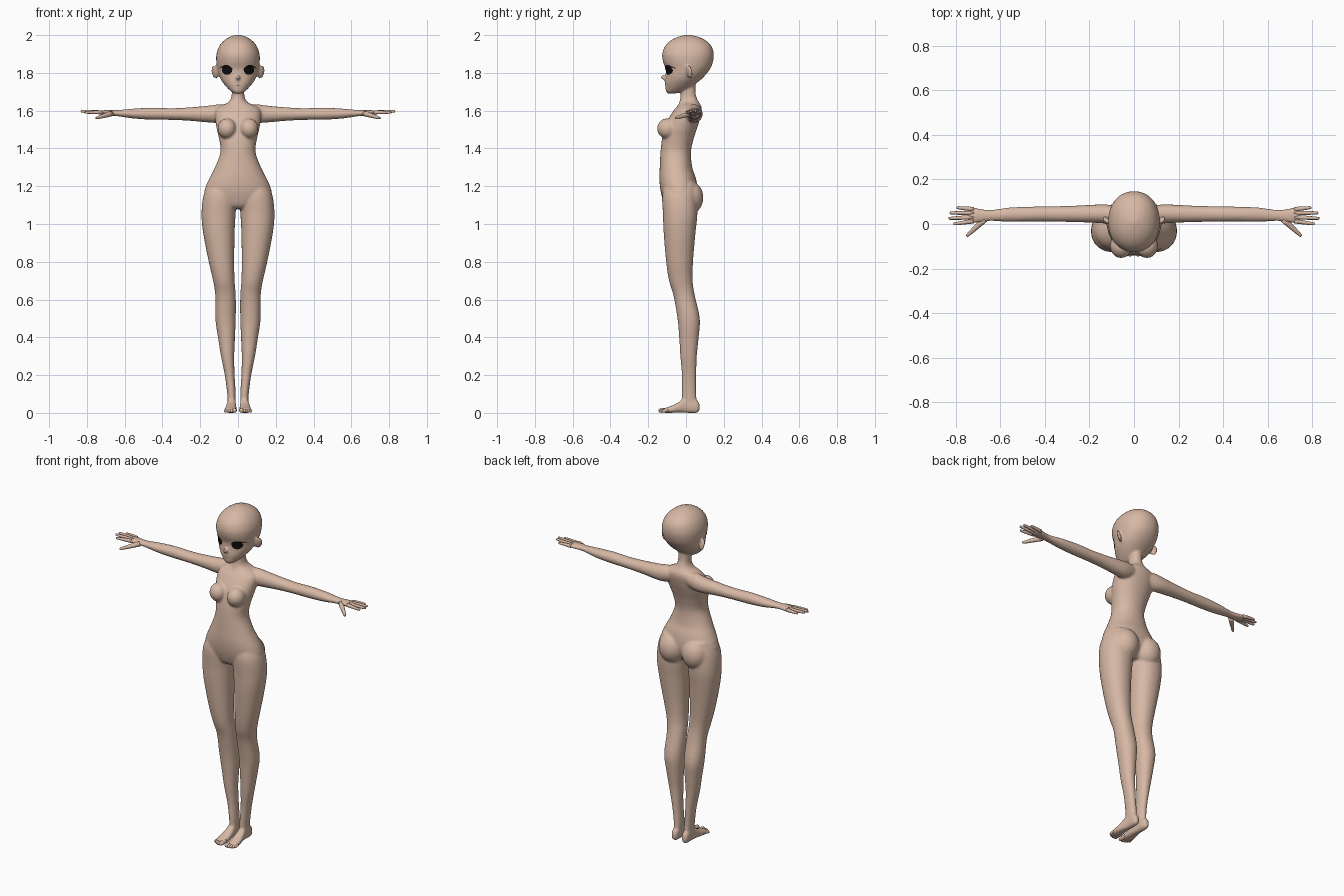
import bpy, bmesh, math
from mathutils import Vector, Matrix
from mathutils.bvhtree import BVHTree

if "Cube" in bpy.data.objects:
    bpy.data.objects.remove(bpy.data.objects["Cube"])


def material(name, rgb):
    m = bpy.data.materials.new(name)
    m.diffuse_color = (*rgb, 1)
    m.use_nodes = True
    m.node_tree.nodes["Principled BSDF"].inputs["Base Color"].default_value = m.diffuse_color
    return m


skin = material("skin", (0.68, 0.48, 0.375))
black = material("black", (0.005, 0.004, 0.004))
lip = material("lip", (0.42, 0.2, 0.16))


def smooth_rows(rows, steps):
    """Catmull-Rom interpolation of the section table."""
    out, n = [], len(rows)
    for i in range(n - 1):
        p = [rows[max(0, min(n - 1, i + k))] for k in (-1, 0, 1, 2)]
        for s in range(steps):
            t = s / steps
            out.append([0.5 * (2 * b + (c - a) * t + (2 * a - 5 * b + 4 * c - d) * t * t
                               + (3 * b - a - 3 * c + d) * t ** 3) for a, b, c, d in zip(*p)])
    return out + [rows[-1]]


def loft(bm, rows, axis="z", seg=32, power=2.0, steps=4, mat=Matrix()):
    """Closed tube; each row is (position on axis, a min, a max, b min, b max)."""
    rings = []
    for t, a0, a1, b0, b1 in smooth_rows(rows, steps):
        ring = []
        for k in range(seg):
            c, s = math.cos(math.tau * k / seg), math.sin(math.tau * k / seg)
            a = (a0 + a1) / 2 + (a1 - a0) / 2 * math.copysign(abs(c) ** (2 / power), c)
            b = (b0 + b1) / 2 + (b1 - b0) / 2 * math.copysign(abs(s) ** (2 / power), s)
            co = {"x": (t, a, b), "y": (a, t, b), "z": (a, b, t)}[axis]
            ring.append(bm.verts.new(mat @ Vector(co)))
        rings.append(ring)
    for r, q in zip(rings, rings[1:]):
        for k in range(seg):
            bm.faces.new((r[k], r[k - 1], q[k - 1], q[k]))
    bm.faces.new(rings[0])
    bm.faces.new(rings[-1][::-1])


def ball(bm, loc, radii, rot=Matrix()):
    m = Matrix.Translation(loc) @ rot @ Matrix.Diagonal((*radii, 1))
    bmesh.ops.create_uvsphere(bm, u_segments=32, v_segments=20, radius=1, matrix=m)


def capsule(bm, a, b, r0, r1):
    """Tapered round-ended rod for fingers and toes."""
    a, b = Vector(a), Vector(b)
    n = (b - a).length
    m = Matrix.Translation(a) @ (b - a).to_track_quat("Z", "Y").to_matrix().to_4x4()
    rows = [(0, r0), (n * 0.5, (r0 + r1) / 2 * 1.05), (n - r1, r1),
            (n - r1 * 0.3, r1 * 0.7), (n, r1 * 0.1)]
    loft(bm, [(t, -r, r, -r, r) for t, r in rows], seg=12, steps=2, mat=m)


def mirror(bm):
    d = bmesh.ops.duplicate(bm, geom=bm.verts[:] + bm.edges[:] + bm.faces[:])
    for v in d["geom"]:
        if isinstance(v, bmesh.types.BMVert):
            v.co.x *= -1


def finish(bm, name, mat):
    bmesh.ops.recalc_face_normals(bm, faces=bm.faces[:])
    for f in bm.faces:
        f.smooth = True
    me = bpy.data.meshes.new(name)
    bm.to_mesh(me)
    bm.free()
    me.materials.append(mat)
    ob = bpy.data.objects.new(name, me)
    bpy.context.collection.objects.link(ob)
    return ob


bm = bmesh.new()
# leg
loft(bm, [(1.22, .03, .15, -.11, .05), (1.15, .008, .183, -.126, .058), (1.05, .013, .193, -.122, .06),
          (.95, .018, .184, -.118, .05), (.8, .02, .155, -.105, .037), (.7, .018, .132, -.09, .035),
          (.62, .012, .12, -.066, .047), (.5, .012, .12, -.045, .073), (.4, .016, .106, -.036, .067),
          (.3, .02, .09, -.03, .057), (.2, .018, .07, -.022, .054), (.1, .012, .057, -.022, .054),
          (.03, .014, .054, -.02, .06)], power=2.15)
# foot
loft(bm, [(.072, .025, .045, .012, .045), (.055, .014, .054, 0, .07), (0, .012, .056, 0, .085),
          (-.04, .009, .064, .002, .056), (-.08, .006, .07, 0, .036), (-.11, .006, .068, 0, .026),
          (-.125, .012, .06, .004, .018)], "y", power=2.5)
# arm and palm
loft(bm, [(.05, .01, .075, 1.555, 1.63), (.1, 0, .085, 1.537, 1.634), (.15, .004, .088, 1.537, 1.627),
          (.25, .008, .083, 1.546, 1.618), (.35, .01, .08, 1.551, 1.613), (.45, .01, .078, 1.552, 1.616),
          (.55, .01, .075, 1.558, 1.611), (.64, .013, .064, 1.571, 1.603), (.68, .008, .067, 1.573, 1.603),
          (.72, .005, .074, 1.577, 1.602), (.745, .01, .07, 1.582, 1.6)], "x")
# chest and seat volumes
ball(bm, (.058, -.098, 1.505), (.05, .055, .054))
ball(bm, (.077, .015, 1.14), (.078, .077, .09))
# ear
ear_turn = Matrix.Rotation(math.radians(-50), 4, "Z") @ Matrix.Rotation(math.radians(14), 4, "Y")
ball(bm, (.122, .018, 1.805), (.009, .024, .037), ear_turn)
mirror(bm)
# torso and neck: (height, half width, front, back)
torso = [(1.08, .04, -.09, .02), (1.1, .11, -.112, .04), (1.15, .175, -.129, .06), (1.2, .17, -.138, .06),
         (1.25, .147, -.141, .05), (1.3, .122, -.139, .033), (1.38, .093, -.135, .026),
         (1.45, .1, -.127, .04), (1.5, .112, -.115, .056), (1.55, .12, -.097, .072),
         (1.6, .12, -.066, .083), (1.625, .095, -.045, .08), (1.642, .055, -.036, .07),
         (1.665, .037, -.03, .058), (1.7, .033, -.028, .05), (1.78, .034, -.03, .05)]
loft(bm, [(z, -w, w, f, b) for z, w, f, b in torso], seg=48, power=2.15)
# head
head = [(1.69, .014, -.095, -.06), (1.7, .034, -.105, -.025), (1.72, .056, -.109, .02),
        (1.75, .081, -.111, .062), (1.78, .098, -.108, .095), (1.82, .109, -.108, .127),
        (1.86, .115, -.122, .143), (1.9, .114, -.126, .147), (1.94, .1, -.112, .136),
        (1.97, .076, -.083, .108), (1.99, .045, -.045, .068), (2.002, .01, 0, .02)]
loft(bm, [(z, -w, w, f, b) for z, w, f, b in head], seg=48, power=2.15)
# nose
ball(bm, (0, -.108, 1.773), (.011, .03, .014), Matrix.Rotation(math.radians(-15), 4, "X"))
body = finish(bm, "body", skin)
# fuse the volumes into one soft skin
rm = body.modifiers.new("fuse", "REMESH")
rm.mode, rm.voxel_size, rm.use_smooth_shade = "VOXEL", 0.006, True
sm = body.modifiers.new("soften", "SMOOTH")
sm.factor, sm.iterations = 0.5, 7

# fingers and thumb
bm = bmesh.new()
for y0, y1, x1, z1 in [(.013, 0, .812, 1.591), (.031, .025, .833, 1.597),
                       (.049, .05, .828, 1.598), (.066, .074, .797, 1.594)]:
    capsule(bm, (.72, y0, 1.591), (x1, y1, z1), .0105, .0065)
capsule(bm, (.67, .022, 1.585), (.752, -.055, 1.56), .015, .007)
mirror(bm)
finish(bm, "fingers", skin)

# toes
bm = bmesh.new()
for x, y, r in [(.017, -.146, .0115), (.032, -.145, .0085), (.044, -.14, .008),
                (.055, -.133, .0075), (.065, -.124, .007)]:
    capsule(bm, (x, -.095, .015), (x + .002, y, r), r, r)
mirror(bm)
finish(bm, "toes", skin)

# face details are thin sheets laid on the face
dg = bpy.context.evaluated_depsgraph_get()
face = BVHTree.FromObject(body, dg)


def on_face(x, z, lift):
    hit = face.ray_cast(Vector((x, -1, z)), Vector((0, 1, 0)))[0]
    return Vector((x, (hit.y if hit else -.08) - lift, z))


def sheet(bm, f, nu, nv, lift=.003):
    """Grid sheet from f(u, v) -> (x, z), both parameters 0..1."""
    g = [[bm.verts.new(on_face(*f(i / nu, j / nv), lift)) for j in range(nv + 1)] for i in range(nu + 1)]
    for i in range(nu):
        for j in range(nv):
            bm.faces.new((g[i][j], g[i + 1][j], g[i + 1][j + 1], g[i][j + 1]))


def iris(u, v):
    a = math.pi * (0.02 + 0.96 * u)
    return .058 - .027 * math.cos(a), 1.815 + .025 * math.sin(a) * (2 * v - 1)


def lash(u, v):
    arch = math.sin(math.pi * u)
    return .026 + .072 * u, 1.818 + .006 * u + .016 * arch + (v - .5) * (.003 + .008 * arch)


bm = bmesh.new()
sheet(bm, iris, 14, 8)
mirror(bm)
finish(bm, "irises", black)
bm = bmesh.new()
sheet(bm, lash, 16, 2, .0045)
mirror(bm)
finish(bm, "upper_lashes", black)
bm = bmesh.new()
sheet(bm, lambda u, v: (.036 * (u - .5), 1.733 + (v - .5) * .005 * math.sin(math.pi * (.05 + .9 * u))), 10, 2, .002)
finish(bm, "mouth", lip)
